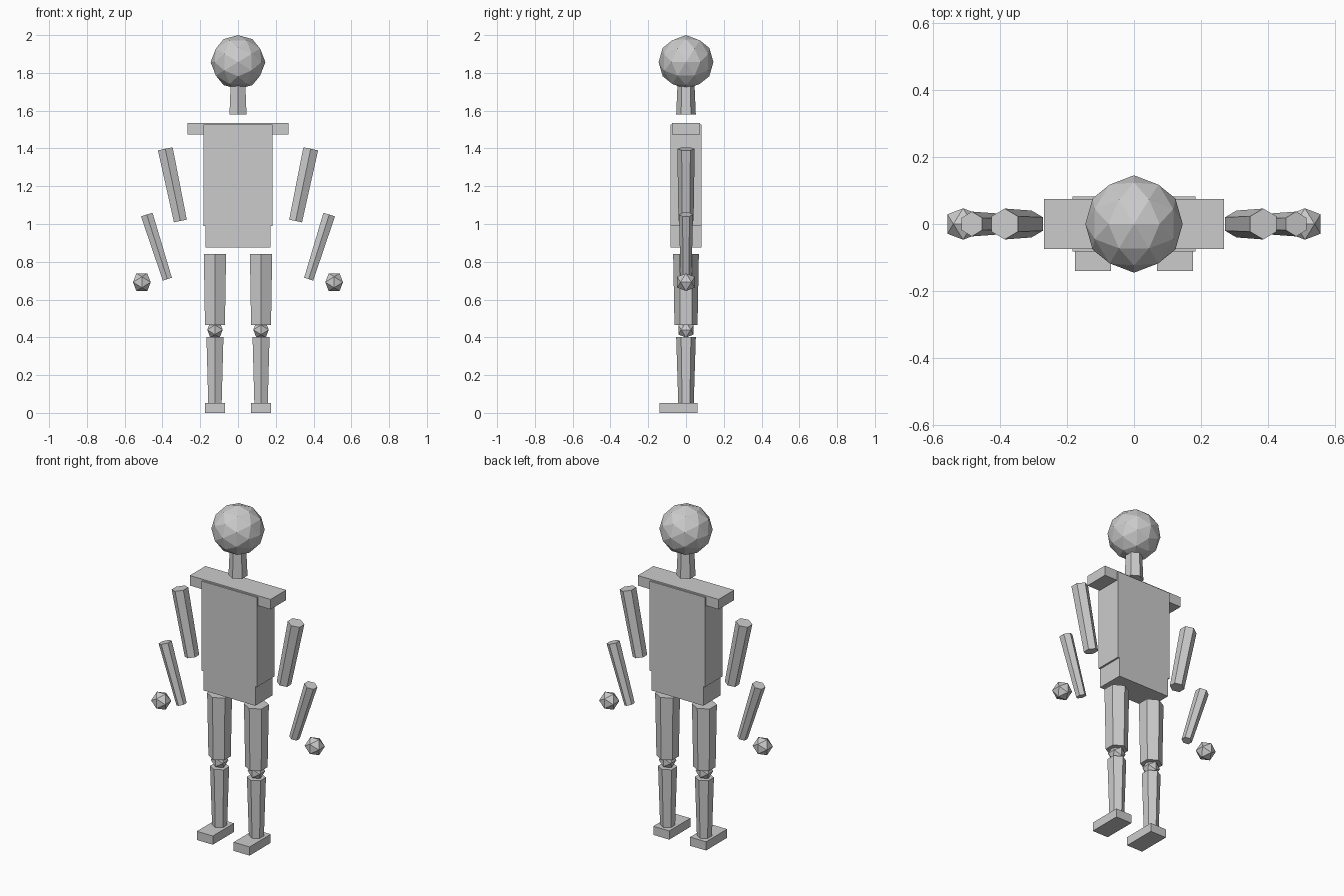
import bpy, bmesh, math
from mathutils import Vector, Matrix

if "Cube" in bpy.data.objects:
    bpy.data.objects.remove(bpy.data.objects["Cube"])

ICO_TURN = Matrix.Rotation(-math.atan(2 / (1 + math.sqrt(5))), 4, 'Y')


def finish(name, bm, loc):
    mesh = bpy.data.meshes.new(name)
    bm.to_mesh(mesh)
    bm.free()
    ob = bpy.data.objects.new(name, mesh)
    ob.location = loc
    bpy.context.collection.objects.link(ob)
    return ob


def box(name, lo, hi):
    lo, hi = Vector(lo), Vector(hi)
    bm = bmesh.new()
    bmesh.ops.create_cube(bm, size=1)
    bmesh.ops.scale(bm, vec=hi - lo, verts=bm.verts)
    return finish(name, bm, (lo + hi) / 2)


def limb(name, bottom, top, r_bottom, r_top):
    """Six-sided tapered limb; tilts in the x-z plane only."""
    bottom, top = Vector(bottom), Vector(top)
    d = top - bottom
    bm = bmesh.new()
    bmesh.ops.create_cone(bm, cap_ends=True, segments=6, radius1=r_bottom,
                          radius2=r_top, depth=d.length)
    ob = finish(name, bm, (bottom + top) / 2)
    ob.rotation_euler.y = math.atan2(d.x, d.z)
    return ob


def ball(name, loc, r, level=1, squash=1.0):
    """Icosahedron ball with an edge facing straight up."""
    bm = bmesh.new()
    bmesh.ops.create_icosphere(bm, subdivisions=level, radius=r, matrix=ICO_TURN)
    bmesh.ops.scale(bm, vec=(1, 1, squash), verts=bm.verts)
    return finish(name, bm, loc)


# Head and neck
ball("head", (0, 0, 1.857), 0.145, level=2, squash=0.985)
limb("neck", (0, 0, 1.58), (0, 0, 1.74), 0.052, 0.045)

# Trunk
box("shoulder_bar", (-0.268, -0.074, 1.475), (0.268, 0.074, 1.535))
box("torso", (-0.183, -0.082, 0.99), (0.183, 0.082, 1.527))
box("pelvis", (-0.172, -0.082, 0.875), (0.172, 0.082, 1.01))

# Arms and legs, once per side
for side, s in (("left", 1), ("right", -1)):
    limb(side + "_upper_arm", (s * 0.305, 0, 1.016), (s * 0.385, 0, 1.398), 0.040, 0.046)
    limb(side + "_forearm", (s * 0.374, 0, 0.708), (s * 0.483, 0, 1.05), 0.029, 0.037)
    ball(side + "_hand", (s * 0.509, 0, 0.692), 0.055)
    limb(side + "_thigh", (s * 0.122, 0, 0.465), (s * 0.122, 0, 0.84), 0.061, 0.068)
    ball(side + "_knee", (s * 0.122, 0, 0.44), 0.048)
    limb(side + "_shin", (s * 0.122, 0, 0.05), (s * 0.122, 0, 0.403), 0.041, 0.052)
    box(side + "_foot", (s * 0.122 - 0.053, -0.14, 0), (s * 0.122 + 0.053, 0.06, 0.052))
